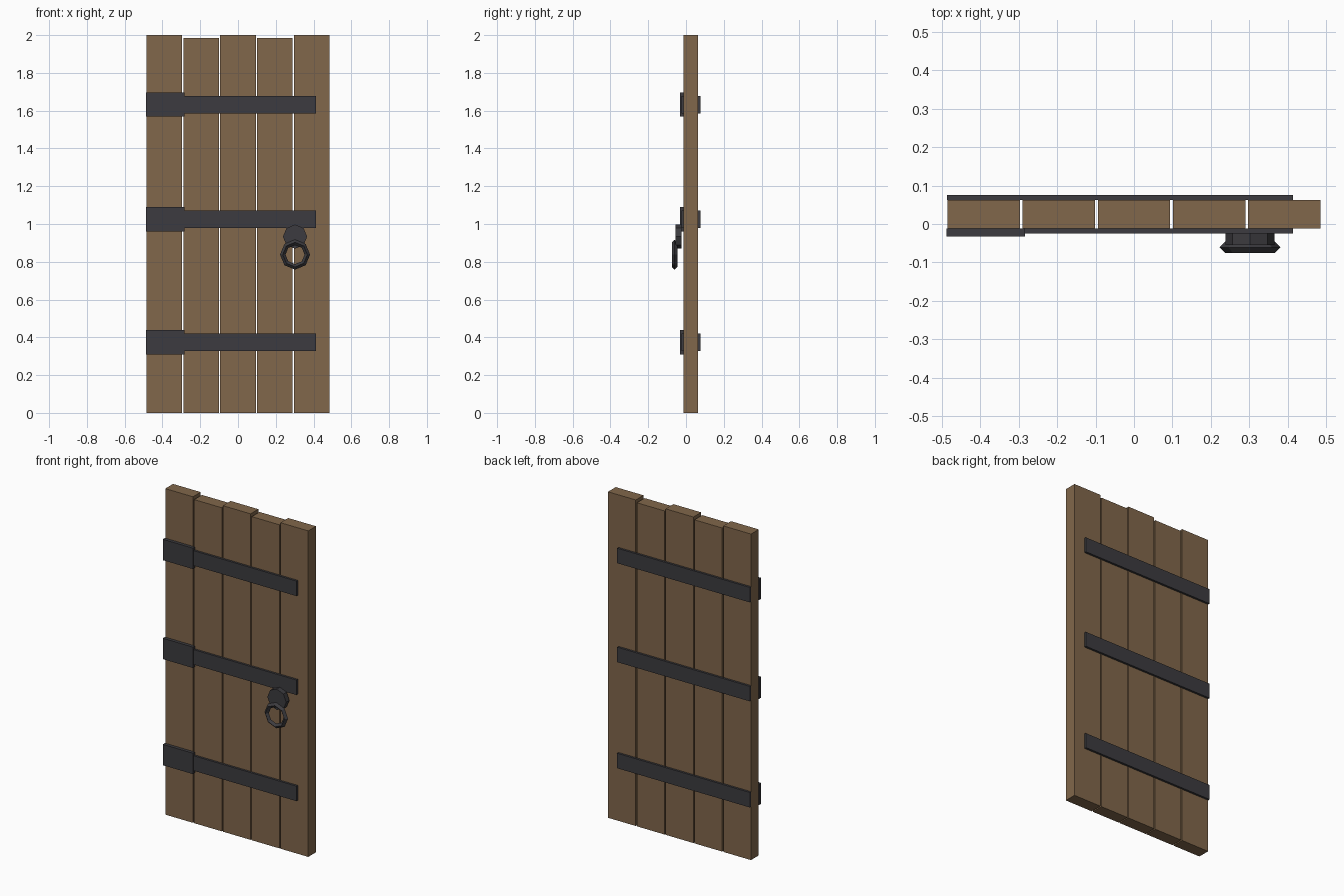
import bpy
from math import pi

if "Cube" in bpy.data.objects:
    bpy.data.objects.remove(bpy.data.objects["Cube"])


def material(name, rgb):
    m = bpy.data.materials.new(name)
    m.diffuse_color = (*rgb, 1)
    m.use_nodes = True
    m.node_tree.nodes["Principled BSDF"].inputs["Base Color"].default_value = m.diffuse_color
    return m


wood = material("wood", (0.22, 0.135, 0.07))
iron = material("iron", (0.045, 0.044, 0.05))


def finish(name, mat):
    ob = bpy.context.object
    ob.name = name
    ob.data.materials.append(mat)
    return ob


def box(name, mat, x, y, z):
    """Box from (min, max) pairs on each axis."""
    spans = (x, y, z)
    bpy.ops.mesh.primitive_cube_add(size=1, location=[(a + b) / 2 for a, b in spans])
    bpy.context.object.scale = [b - a for a, b in spans]
    bpy.ops.object.transform_apply(location=False, rotation=False, scale=True)
    return finish(name, mat)


FRONT, BACK = -0.012, 0.063

# Five planks, every second one slightly shorter
width, pitch = 0.188, 0.1955
for i in range(5):
    cx = (i - 2) * pitch
    top = 2.0 if i % 2 == 0 else 1.985
    box(f"plank_{i + 1}", wood, (cx - width / 2, cx + width / 2), (FRONT, BACK), (0, top))

# Iron straps on both faces, with wider hinge plates on the front
for label, z in (("lower", 0.374), ("middle", 1.025), ("upper", 1.632)):
    strap_z = (z - 0.046, z + 0.046)
    box(f"{label}_front_strap", iron, (-0.486, 0.414), (-0.025, FRONT), strap_z)
    box(f"{label}_back_strap", iron, (-0.486, 0.414), (BACK, 0.076), strap_z)
    box(f"{label}_hinge_plate", iron, (-0.488, -0.284), (-0.032, FRONT), (z - 0.064, z + 0.064))

# Octagonal handle plate
bpy.ops.mesh.primitive_cylinder_add(vertices=8, radius=0.064, depth=0.03,
                                    location=(0.302, -0.04, 0.933), rotation=(pi / 2, 0, 0))
finish("handle_plate", iron)

# Low-poly pull ring
bpy.ops.mesh.primitive_torus_add(major_segments=8, minor_segments=4, major_radius=0.065,
                                 minor_radius=0.0145, location=(0.302, -0.0605, 0.838),
                                 rotation=(pi / 2, 0, 0))
finish("pull_ring", iron)
